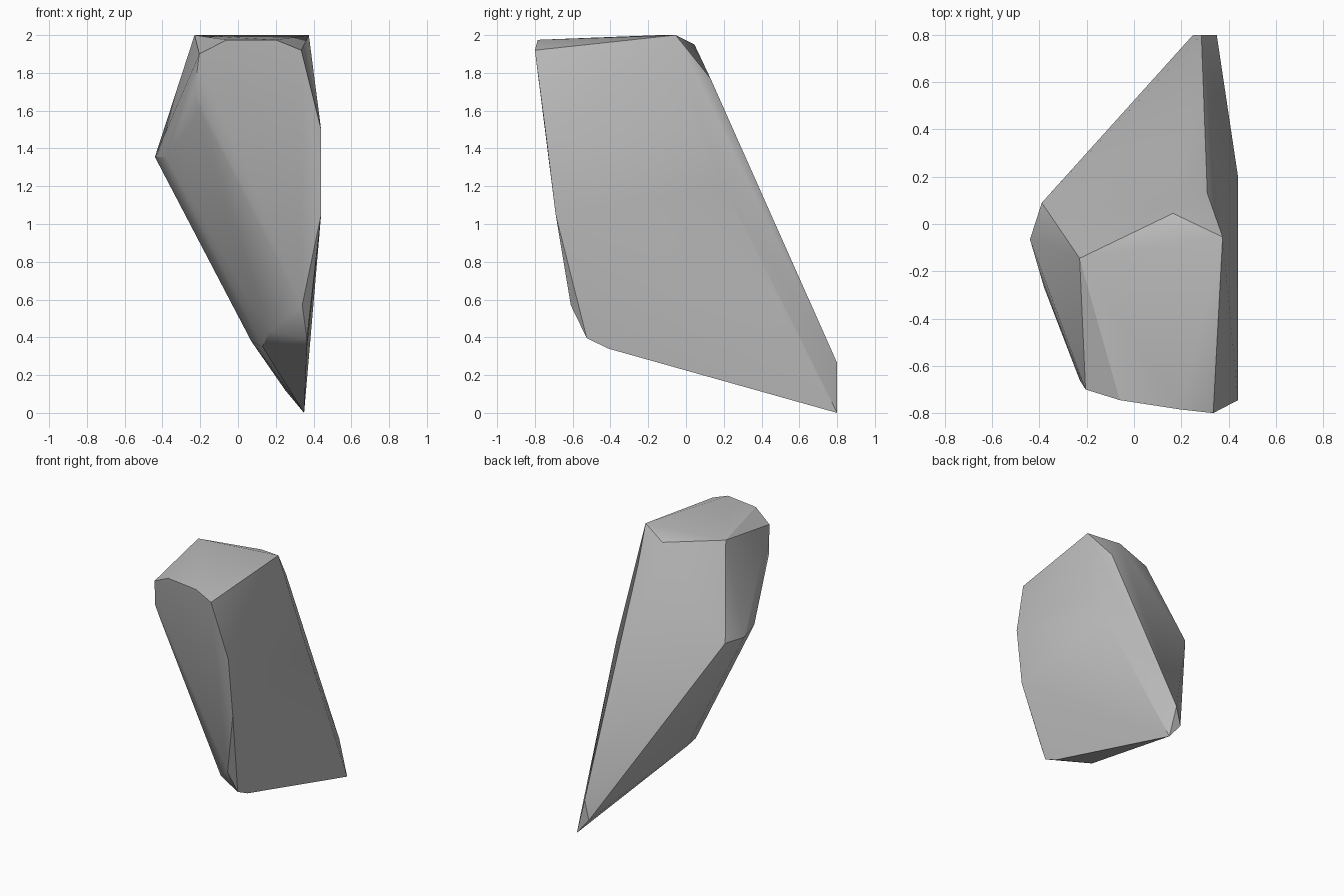
import bpy
import bmesh
import math

default_cube = bpy.data.objects.get("Cube")
if default_cube:
    bpy.data.objects.remove(default_cube, do_unlink=True)


def make_material(name, colour):
    material = bpy.data.materials.new(name)
    material.use_nodes = True
    material.diffuse_color = colour
    shader = material.node_tree.nodes["Principled BSDF"]
    shader.inputs["Base Color"].default_value = colour
    shader.inputs["Roughness"].default_value = 0.9
    return material


# Corners of the chipped stone, grouped by the facet they bound
crown = [(-.23, -.145, 2), (.375, -.055, 2), (.165, .045, 1.95), (.31, .13, 1.77),
         (-.205, -.7, 1.9), (-.06, -.745, 1.975), (.2, -.785, 1.975), (.335, -.8, 1.92)]
flat_side = [(.44, -.745, 1.5), (.44, -.69, 1.05), (.44, .04, 1.5), (.44, .2, 1.2)]
side_ridge = [(-.44, -.065, 1.355), (-.39, .09, 1.355), (-.38, -.27, 1.355),
              (-.23, -.66, 1.7), (-.2, -.645, 1.6)]
underside = [(.34, -.61, .57), (.365, -.525, .395), (.365, -.41, .34),
             (.165, -.44, .43), (.13, -.3, .35), (.07, -.115, .38)]
rear_tip = [(.35, .8, 0), (.25, .8, .12), (.285, .8, .265)]


def build_stone(name, corners, material):
    # Wrap the corners in one convex skin and merge nearly level triangles
    bm = bmesh.new()
    for corner in corners:
        bm.verts.new(corner)
    hull = bmesh.ops.convex_hull(bm, input=bm.verts[:])
    spare = {v for v in hull["geom_interior"] + hull["geom_unused"]
             if isinstance(v, bmesh.types.BMVert)}
    bmesh.ops.delete(bm, geom=list(spare), context="VERTS")
    bmesh.ops.dissolve_limit(bm, angle_limit=math.radians(1),
                             verts=bm.verts[:], edges=bm.edges[:])
    bmesh.ops.recalc_face_normals(bm, faces=bm.faces[:])
    mesh = bpy.data.meshes.new(name)
    bm.to_mesh(mesh)
    bm.free()
    mesh.materials.append(material)
    stone = bpy.data.objects.new(name, mesh)
    bpy.context.collection.objects.link(stone)
    return stone


# Soft worn facets with crisp main ridges
stone = build_stone("rock", crown + flat_side + side_ridge + underside + rear_tip,
                    make_material("stone grey", (.5, .5, .5, 1)))
bpy.ops.object.select_all(action="DESELECT")
stone.select_set(True)
bpy.context.view_layer.objects.active = stone
bpy.ops.object.shade_smooth_by_angle(angle=math.radians(30))
